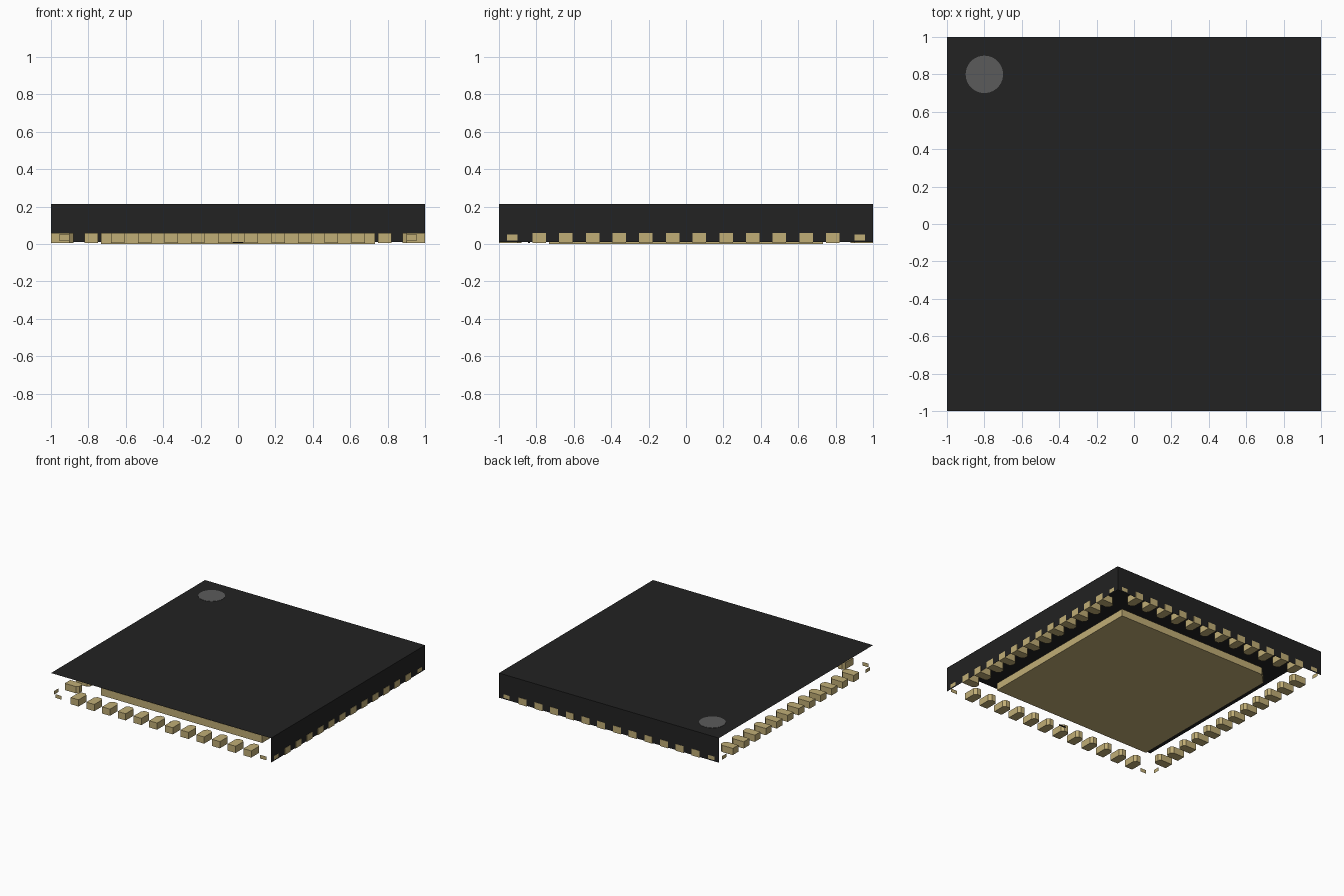
import bpy
import bmesh
from math import pi, cos, sin
from mathutils import Matrix

cube = bpy.data.objects.get("Cube")
if cube:
    bpy.data.objects.remove(cube, do_unlink=True)


def material(name, color):
    m = bpy.data.materials.new(name)
    m.use_nodes = True
    m.diffuse_color = (*color, 1)
    m.node_tree.nodes["Principled BSDF"].inputs["Base Color"].default_value = (*color, 1)
    return m


BLACK = material("black resin", (0.016, 0.016, 0.016))
GREY = material("grey marking", (0.105, 0.105, 0.105))
GOLD = material("pale gold", (0.53, 0.42, 0.18))


def finish(name, bm, mat):
    mesh = bpy.data.meshes.new(name)
    bm.to_mesh(mesh)
    bm.free()
    mesh.materials.append(mat)
    obj = bpy.data.objects.new(name, mesh)
    bpy.context.collection.objects.link(obj)
    return obj


def prism(name, outline, z0, z1, mat, turn=0):
    """Closed prism from a plan outline, turned about the centre."""
    bm = bmesh.new()
    face = bm.faces.new([bm.verts.new((x, y, z0)) for x, y in outline])
    grown = bmesh.ops.extrude_face_region(bm, geom=[face])["geom"]
    top = [v for v in grown if isinstance(v, bmesh.types.BMVert)]
    bmesh.ops.translate(bm, verts=top, vec=(0, 0, z1 - z0))
    bmesh.ops.recalc_face_normals(bm, faces=bm.faces)
    bmesh.ops.transform(bm, verts=bm.verts, matrix=Matrix.Rotation(turn, 4, 'Z'))
    return finish(name, bm, mat)


def sheet(name, points, mat, turn=0):
    """Single flat face."""
    bm = bmesh.new()
    bm.faces.new([bm.verts.new(p) for p in points])
    bmesh.ops.transform(bm, verts=bm.verts, matrix=Matrix.Rotation(turn, 4, 'Z'))
    return finish(name, bm, mat)


# Open package shell: a top sheet and two walls
TOP, BASE, WALL = 0.213, 0.01, 0.998
sheet("package_top", [(-1, -1, TOP), (1, -1, TOP), (1, 1, TOP), (-1, 1, TOP)], BLACK)
for name, turn in (("right_wall", 0), ("back_wall", pi / 2)):
    sheet(name, [(WALL, -1, BASE), (WALL, 1, BASE), (WALL, 1, TOP), (WALL, -1, TOP)], BLACK, turn)

# First-contact marker dot
dot = [(-0.8 + 0.1 * cos(i * pi / 24), 0.8 + 0.1 * sin(i * pi / 24)) for i in range(48)]
prism("marker_dot", dot, TOP, TOP + 0.002, GREY)

# Central heat pad with one cut corner
p, cut = 0.733, 0.09
prism("heat_pad", [(-p, -p), (p, -p), (p, p), (cut - p, p), (-p, p - cut)], 0, 0.06, GOLD)

# Contact rows and corner tabs on all four sides
PITCH, HALF, COUNT = 0.1427, 0.036, 12
for side, turn in (("right", 0), ("back", pi / 2), ("left", pi), ("front", -pi / 2)):
    for i in range(COUNT):
        y = (i - (COUNT - 1) / 2) * PITCH
        outline = [(1, y - HALF), (1, y + HALF), (0.9, y + HALF),
                   (0.88, y + HALF / 2), (0.88, y - HALF / 2), (0.9, y - HALF)]
        prism(f"{side}_contact_{i + 1}", outline, 0.005, 0.06, GOLD, turn)
    for end in (-1, 1):
        a, b = end * 0.93 - 0.028, end * 0.93 + 0.028
        sheet(f"{side}_corner_tab", [(1, a, 0.02), (1, b, 0.02), (1, b, 0.05), (1, a, 0.05)], GOLD, turn)

# Tiny sliver beneath the front row
prism("front_sliver", [(-0.03, -0.845), (0.03, -0.845), (0.03, -0.835), (-0.03, -0.835)],
      0.005, 0.012, BLACK)
